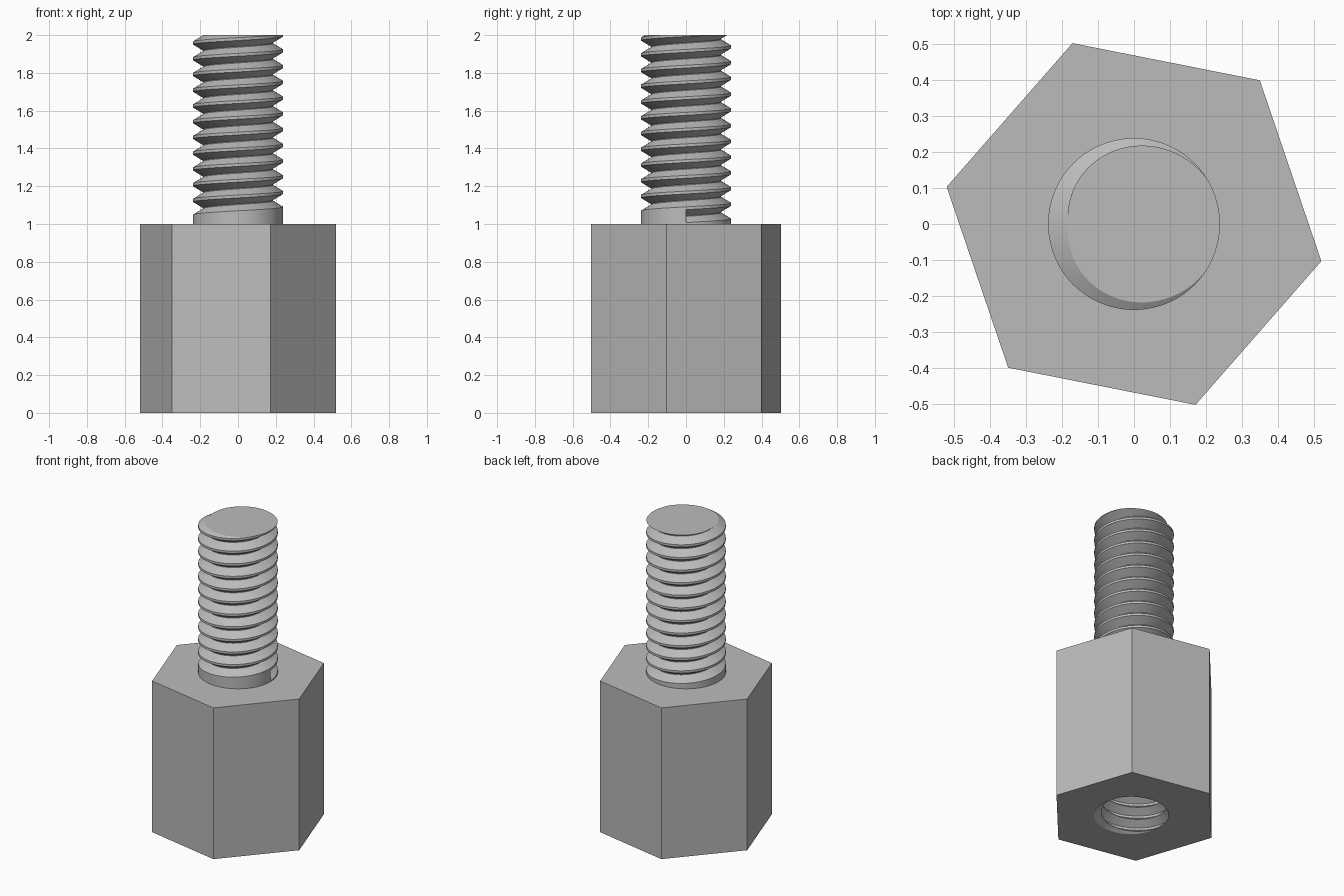
import bpy, bmesh
from math import pi, cos, sin, radians, ceil
from mathutils import Vector

cube = bpy.data.objects.get("Cube")
if cube:
    bpy.data.objects.remove(cube)

PITCH = 1 / 12      # rise of the thread per turn
STEPS = 72          # facets per turn

steel = bpy.data.materials.new("plain_steel")
steel.use_nodes = True
grey = (0.5, 0.5, 0.5, 1)
steel.diffuse_color = grey
steel.node_tree.nodes["Principled BSDF"].inputs["Base Color"].default_value = grey


def clip(bm, z, side, fill):
    """Cut everything beyond height z on the given side; return the rim edges."""
    cut = bmesh.ops.bisect_plane(
        bm, geom=bm.verts[:] + bm.edges[:] + bm.faces[:], dist=1e-6,
        plane_co=(0, 0, z), plane_no=(0, 0, side), clear_outer=True)
    rim = [g for g in cut["geom_cut"] if isinstance(g, bmesh.types.BMEdge)]
    if fill:
        bmesh.ops.edgeloop_fill(bm, edges=rim)
    return rim


def add_thread(bm, z0, z1, crest, root, plain_start):
    """Right-handed V thread skin; a plain start begins with an uncut collar."""
    half, flat = PITCH * 0.41, PITCH * 0.02
    groove = [(-half, crest), (-flat, root), (flat, root), (half, crest)]
    first = 0 if plain_start else -2
    last = ceil((z1 - z0) / PITCH) + 2
    columns = []
    for i in range(STEPS + 1):
        a = 2 * pi * i / STEPS
        rows = [(z0, crest)] if plain_start else []
        for k in range(first, last):
            centre = z0 + PITCH * (k + 0.5 + i / STEPS)
            rows += [(centre + dz, r) for dz, r in groove]
        columns.append([bm.verts.new((r * cos(a), r * sin(a), z)) for z, r in rows])
    for a, b in zip(columns, columns[1:]):
        for j in range(len(a) - 1):
            bm.faces.new((a[j], b[j], b[j + 1], a[j + 1]))
    if plain_start:
        bm.faces.new(columns[0][1:5])      # blunt end of the groove
    bmesh.ops.remove_doubles(bm, verts=bm.verts[:], dist=1e-5)


def finish(bm, name):
    bmesh.ops.recalc_face_normals(bm, faces=bm.faces[:])
    mesh = bpy.data.meshes.new(name)
    bm.to_mesh(mesh)
    bm.free()
    mesh.materials.append(steel)
    obj = bpy.data.objects.new(name, mesh)
    bpy.context.collection.objects.link(obj)
    bpy.ops.object.select_all(action="DESELECT")
    obj.select_set(True)
    bpy.context.view_layer.objects.active = obj
    bpy.ops.object.shade_smooth_by_angle(angle=radians(25))


# Threaded stud
bm = bmesh.new()
add_thread(bm, 1, 2, 0.2385, 0.185, True)
clip(bm, 2, 1, True)
finish(bm, "threaded_stud")

# Hexagonal body with a threaded blind hole in its underside
bm = bmesh.new()
add_thread(bm, 0, 0.8, 0.243, 0.195, False)
clip(bm, 0.8, 1, True)
rim = clip(bm, 0, -1, False)
corners = [Vector((cos(a), sin(a), 0)) * 0.53
           for a in (radians(48.8 + 60 * i) for i in range(6))]
low = [bm.verts.new(c) for c in corners]
high = [bm.verts.new(c + Vector((0, 0, 1))) for c in corners]
bm.faces.new(high)
for i in range(6):
    j = (i + 1) % 6
    bm.faces.new((low[i], low[j], high[j], high[i]))
    rim.append(bm.edges.get((low[i], low[j])))
bmesh.ops.triangle_fill(bm, use_beauty=True, edges=rim, normal=(0, 0, -1))
finish(bm, "hex_body")
